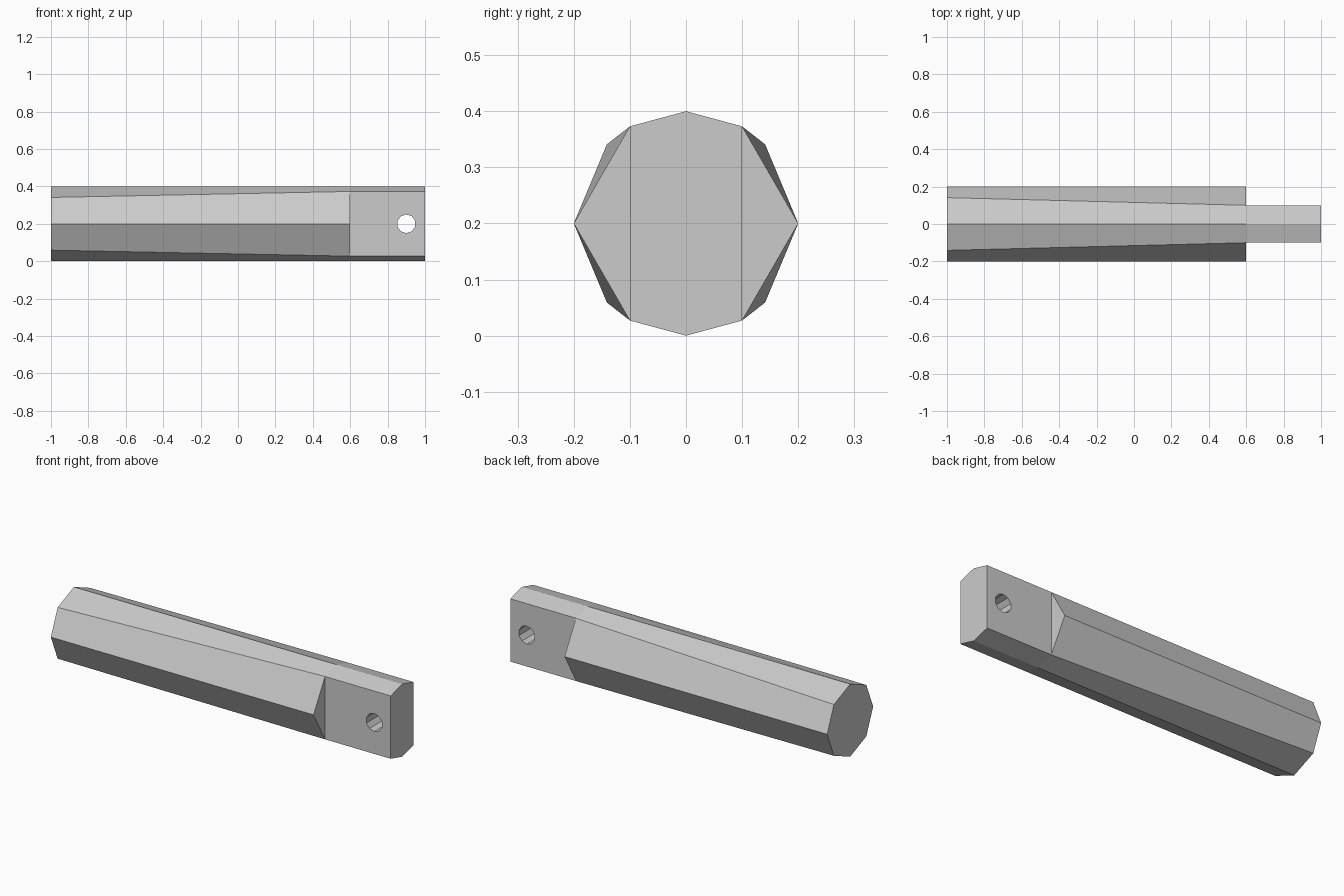
import bpy, bmesh, math

cube = bpy.data.objects.get("Cube")
if cube:
    bpy.data.objects.remove(cube, do_unlink=True)

R = 0.2          # handle radius
SHOULDER = 0.6   # where the flat tongue begins
CENTRE = 0.2     # height of the axis

steel = bpy.data.materials.new("plain grey")
steel.use_nodes = True
grey = (0.6, 0.6, 0.6, 1)
steel.diffuse_color = grey
steel.node_tree.nodes["Principled BSDF"].inputs["Base Color"].default_value = grey


def ring(bm, x, flat_y, flat_z, side_y):
    """Eight-sided section, starting at +y and turning towards +z."""
    pts = [(side_y, 0), (flat_y, flat_z), (0, R), (-flat_y, flat_z),
           (-side_y, 0), (-flat_y, -flat_z), (0, -R), (flat_y, -flat_z)]
    return [bm.verts.new((x, y, CENTRE + z)) for y, z in pts]


# Tapering octagonal handle with a flat-sided tongue
bm = bmesh.new()
back = ring(bm, -1, 0.141, 0.141, R)
neck = ring(bm, SHOULDER, 0.1, 0.173, R)
bm.faces.new(back)
for i in range(8):
    j = (i + 1) % 8
    bm.faces.new((back[i], back[j], neck[j], neck[i]))

# Triangular shoulders, then the six-sided tongue
tongue = [v for i, v in enumerate(neck) if i not in (0, 4)]
for i in (0, 4):
    bm.faces.new((neck[i - 1], neck[i], neck[i + 1]))
tip = [bm.verts.new((1, v.co.y, v.co.z)) for v in tongue]
for i in range(6):
    j = (i + 1) % 6
    bm.faces.new((tongue[i], tongue[j], tip[j], tip[i]))
bm.faces.new(tip)
bmesh.ops.recalc_face_normals(bm, faces=bm.faces)
mesh = bpy.data.meshes.new("handle")
bm.to_mesh(mesh)
bm.free()
handle = bpy.data.objects.new("handle", mesh)
bpy.context.collection.objects.link(handle)
mesh.materials.append(steel)

# Hole through the tongue
bpy.ops.mesh.primitive_cylinder_add(vertices=10, radius=0.05, depth=0.6,
                                    location=(0.9, 0, CENTRE),
                                    rotation=(math.pi / 2, 0, 0))
cutter = bpy.context.object
cutter.name = "hole_cutter"
cutter.hide_render = True
cutter.data.materials.append(steel)
cut = handle.modifiers.new("hole", 'BOOLEAN')
cut.operation = 'DIFFERENCE'
cut.solver = 'EXACT'
cut.object = cutter
bpy.ops.object.select_all(action='DESELECT')
bpy.context.view_layer.objects.active = handle
handle.select_set(True)
bpy.ops.object.modifier_apply(modifier="hole")
bpy.data.objects.remove(cutter, do_unlink=True)
